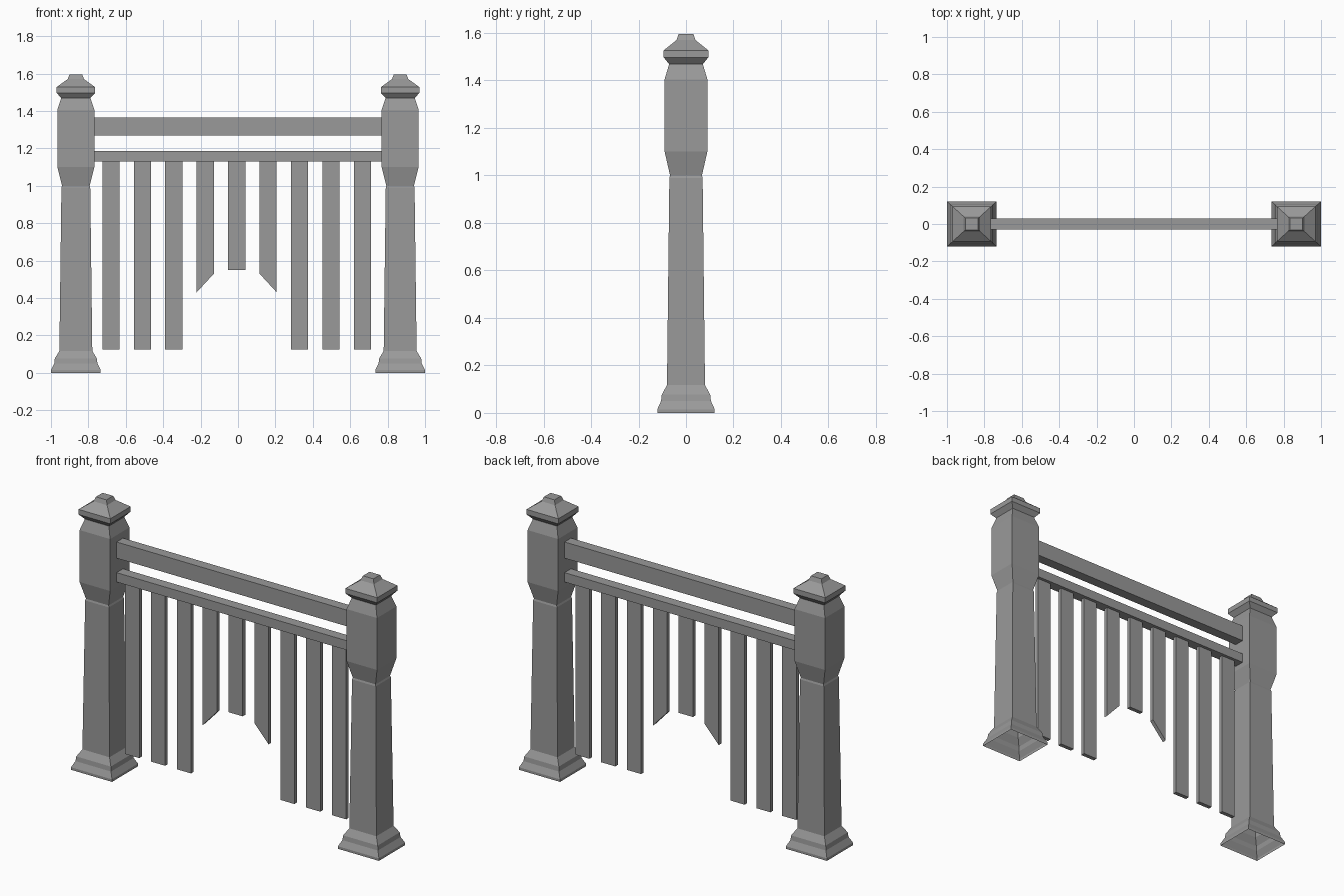
import bpy
import bmesh

cube = bpy.data.objects.get("Cube")
if cube:
    bpy.data.objects.remove(cube, do_unlink=True)

GREY = (0.32, 0.32, 0.32, 1)
grey = bpy.data.materials.new("plain grey")
grey.use_nodes = True
grey.diffuse_color = GREY
grey.node_tree.nodes["Principled BSDF"].inputs["Base Color"].default_value = GREY


def finish(name, bm):
    bmesh.ops.recalc_face_normals(bm, faces=bm.faces)
    mesh = bpy.data.meshes.new(name)
    bm.to_mesh(mesh)
    bm.free()
    mesh.materials.append(grey)
    obj = bpy.data.objects.new(name, mesh)
    bpy.context.scene.collection.objects.link(obj)
    return obj


def prism(name, outline, depth):
    """Extrude an x-z outline evenly about y = 0."""
    bm = bmesh.new()
    face = bm.faces.new([bm.verts.new((x, -depth / 2, z)) for x, z in outline])
    result = bmesh.ops.extrude_face_region(bm, geom=[face])
    moved = [g for g in result["geom"] if isinstance(g, bmesh.types.BMVert)]
    bmesh.ops.translate(bm, verts=moved, vec=(0, depth, 0))
    return finish(name, bm)


# Square post profile: half depth, height
PROFILE = [(.121, 0), (.121, .015), (.105, .05), (.102, .077), (.08, .117),
           (.07, .99), (.067, 1.0), (.09, 1.1), (.09, 1.405), (.072, 1.465),
           (.072, 1.47), (.094, 1.497), (.094, 1.527), (.04, 1.57), (.031, 1.595)]
WIDEN = 1.1


def post(name, cx):
    bm = bmesh.new()
    rings = [[bm.verts.new((cx + sx * r * WIDEN, sy * r, z))
              for sx, sy in ((-1, -1), (1, -1), (1, 1), (-1, 1))]
             for r, z in PROFILE]
    for low, high in zip(rings, rings[1:]):
        for i in range(4):
            j = (i + 1) % 4
            bm.faces.new((low[i], low[j], high[j], high[i]))
    bm.faces.new(rings[-1])  # the hollow foot stays open
    return finish(name, bm)


post("right_post", -.867)
post("left_post", .867)

# Rails between the posts
for name, low, high in (("top_rail", 1.27, 1.365), ("lower_rail", 1.13, 1.185)):
    prism(name, [(-.77, low), (.77, low), (.77, high), (-.77, high)], .06)

# Hanging slats: full length at the sides, angled then short in the middle
LONG, SHORT, TIP, NOTCH = .125, .55, .43, .53
ends = [(LONG, LONG)] * 3 + [(TIP, NOTCH), (SHORT, SHORT), (NOTCH, TIP)] + [(LONG, LONG)] * 3
for i, (z_left, z_right) in enumerate(ends):
    x = -.679 + i * .168
    a, b = x - .046, x + .046
    prism(f"slat_{i + 1}", [(a, z_left), (b, z_right), (b, 1.13), (a, 1.13)], .024)
